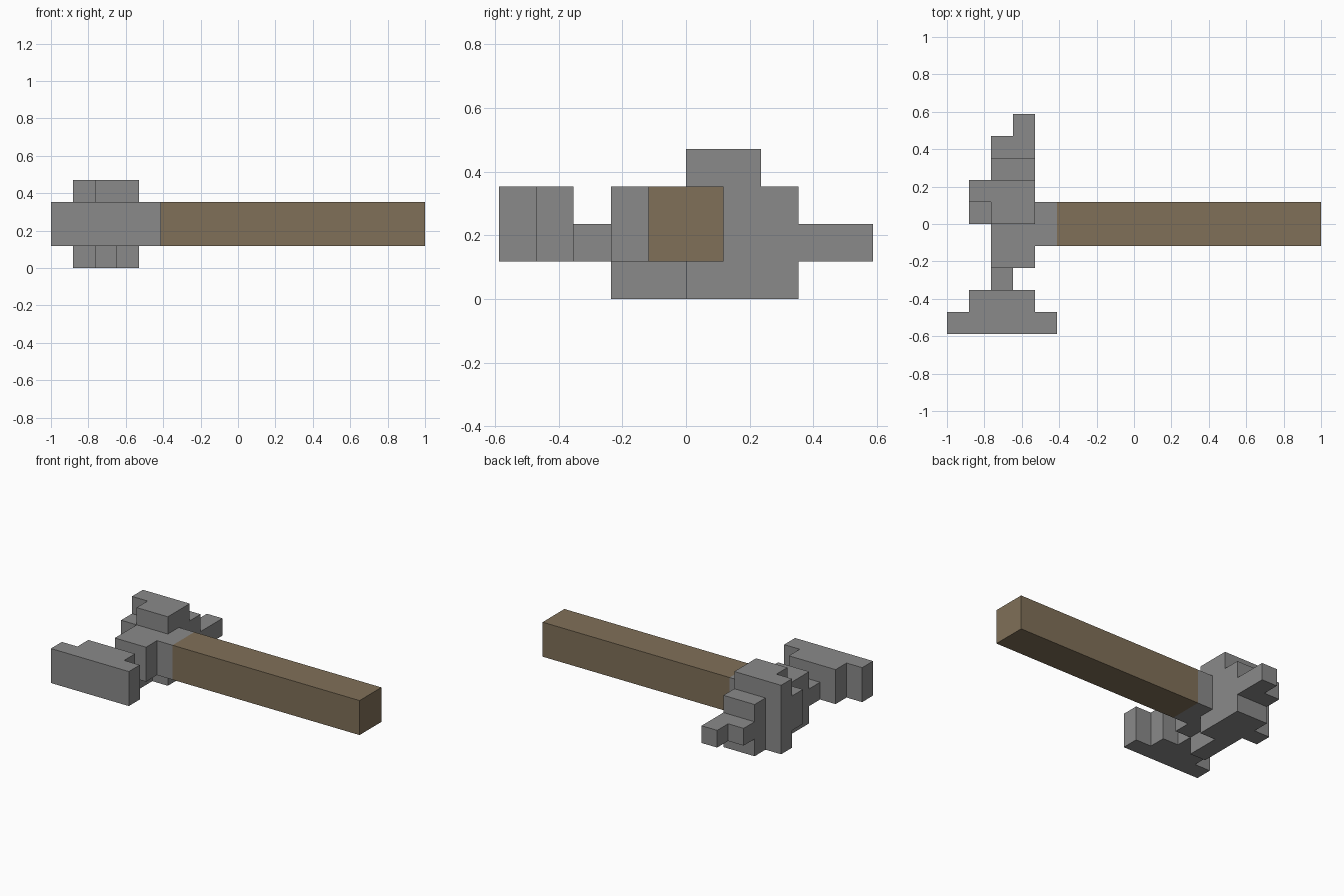
import bpy
import bmesh
from mathutils import Matrix, Vector

cube = bpy.data.objects.get("Cube")
if cube:
    bpy.data.objects.remove(cube, do_unlink=True)

U = 2 / 17  # block grid unit


def material(name, rgb):
    mat = bpy.data.materials.new(name)
    mat.use_nodes = True
    colour = (*rgb, 1.0)
    mat.diffuse_color = colour
    bsdf = mat.node_tree.nodes["Principled BSDF"]
    bsdf.inputs["Base Color"].default_value = colour
    bsdf.inputs["Roughness"].default_value = 0.9
    return mat


STONE = material("grey stone", (0.255, 0.255, 0.255))
WOOD = material("brown wood", (0.216, 0.162, 0.098))


def box(name, x, y, z, mat):
    """Box from (min, max) grid ranges; x counts from the head end."""
    lo = Vector((x[0] * U - 1, y[0] * U, z[0] * U))
    hi = Vector((x[1] * U - 1, y[1] * U, z[1] * U))
    bm = bmesh.new()
    bmesh.ops.create_cube(bm, size=1, matrix=Matrix.Translation((lo + hi) / 2)
                          @ Matrix.Diagonal((*(hi - lo), 1)))
    mesh = bpy.data.meshes.new(name)
    bm.to_mesh(mesh)
    bm.free()
    mesh.materials.append(mat)
    obj = bpy.data.objects.new(name, mesh)
    bpy.context.collection.objects.link(obj)


# Shaft and the collar that joins it to the head
box("handle", (5, 17), (-1, 1), (1, 3), WOOD)
box("handle_collar", (4, 5), (-1, 1), (1, 3), STONE)

# Striking face on the front end
box("striking_plate", (0, 5), (-5, -4), (1, 3), STONE)
box("striking_backing", (1, 4), (-4, -3), (1, 3), STONE)
box("neck", (2, 3), (-3, -2), (1, 2), STONE)

# Main head
box("front_body", (2, 4), (-2, 0), (1, 3), STONE)
box("front_body_keel", (2, 3), (-2, 0), (0, 1), STONE)
box("centre_body", (2, 4), (0, 2), (0, 4), STONE)
box("end_ridge", (1, 2), (1, 2), (0, 4), STONE)
box("end_ridge_step", (1, 2), (0, 1), (1, 3), STONE)
box("rear_body", (2, 4), (2, 3), (0, 3), STONE)

# Stepped rear spike
box("spike_base", (2, 4), (3, 4), (1, 2), STONE)
box("spike_tip", (3, 4), (4, 5), (1, 2), STONE)
